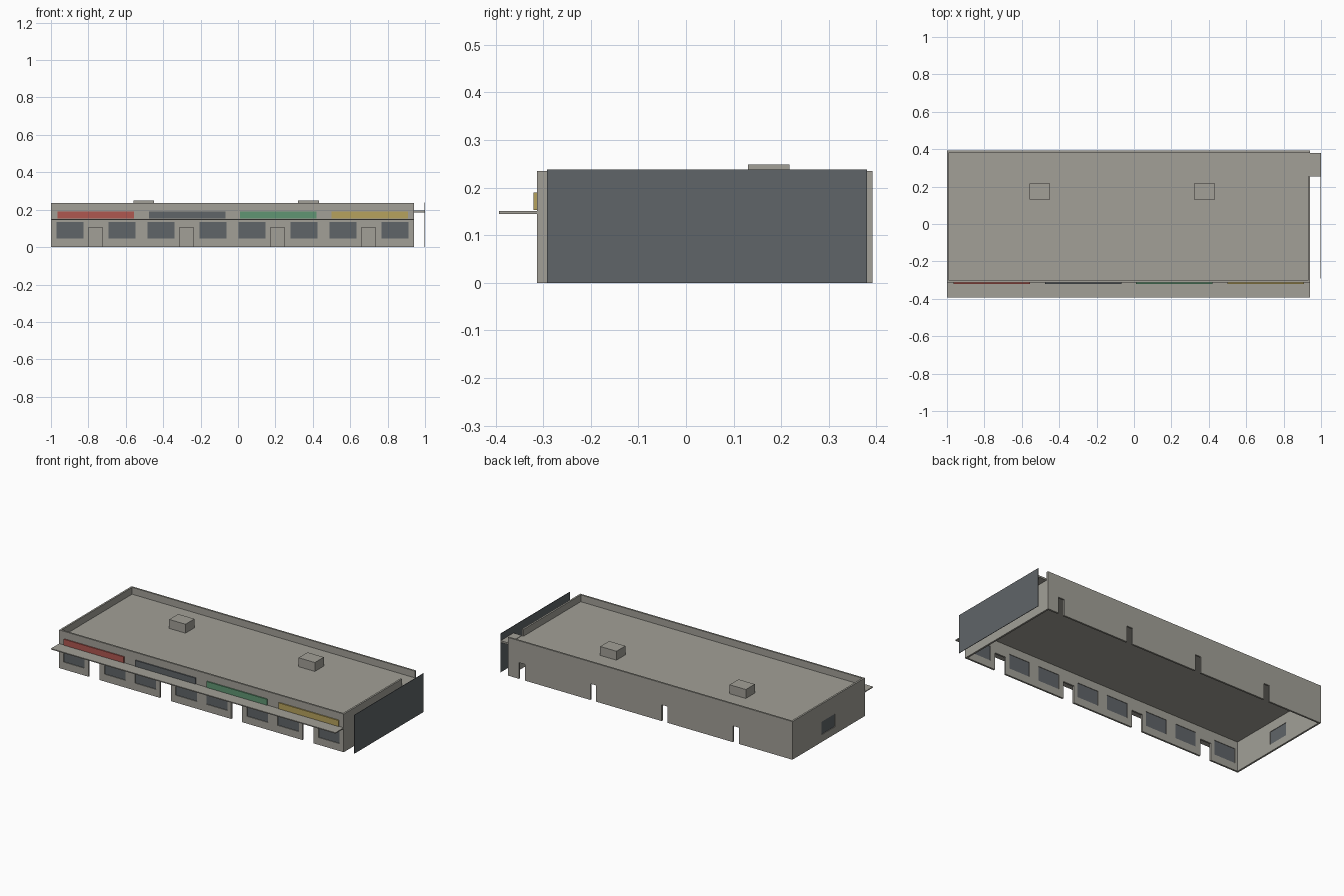
import bpy, bmesh
from mathutils import Vector

if "Cube" in bpy.data.objects:
    bpy.data.objects.remove(bpy.data.objects["Cube"])


def material(name, rgb):
    m = bpy.data.materials.new(name)
    m.diffuse_color = (*rgb, 1)
    m.use_nodes = True
    m.node_tree.nodes["Principled BSDF"].inputs["Base Color"].default_value = m.diffuse_color
    return m


CONCRETE = material("warm_grey", (0.36, 0.35, 0.31))
DARK = material("slate", (0.115, 0.128, 0.138))
RED = material("red", (0.43, 0.095, 0.08))
GREEN = material("green", (0.115, 0.30, 0.17))
YELLOW = material("ochre", (0.47, 0.36, 0.11))

X0, X1, Y0, Y1 = -1.0, 0.94, -0.313, 0.392   # building footprint
TOP, ROOF, T = 0.235, 0.193, 0.011           # parapet top, roof level, wall thickness


def finish(name, bm, mat):
    bmesh.ops.recalc_face_normals(bm, faces=bm.faces)
    me = bpy.data.meshes.new(name)
    bm.to_mesh(me)
    bm.free()
    me.materials.append(mat)
    ob = bpy.data.objects.new(name, me)
    bpy.context.collection.objects.link(ob)
    return ob


def box(name, x, y, z, mat):
    bm = bmesh.new()
    bmesh.ops.create_cube(bm, size=1)
    for v in bm.verts:
        v.co = Vector([r[0] if c < 0 else r[1] for c, r in zip(v.co, (x, y, z))])
    return finish(name, bm, mat)


def wall(name, axis, pos, depth, span, holes):
    """Wall sheet along x or y with rectangular holes (u0, u1, z0, z1), extruded by depth."""
    us = sorted({*span, *[u for h in holes for u in h[:2]]})
    zs = sorted({0, TOP, *[z for h in holes for z in h[2:]]})
    place = (lambda u, z: (u, pos, z)) if axis == "x" else (lambda u, z: (pos, u, z))
    bm = bmesh.new()
    grid = {(u, z): bm.verts.new(place(u, z)) for u in us for z in zs}
    for a, b in zip(us, us[1:]):
        for c, d in zip(zs, zs[1:]):
            um, zm = (a + b) / 2, (c + d) / 2
            if not any(h[0] < um < h[1] and h[2] < zm < h[3] for h in holes):
                bm.faces.new([grid[a, c], grid[b, c], grid[b, d], grid[a, d]])
    bmesh.ops.delete(bm, geom=[v for v in bm.verts if not v.link_faces], context="VERTS")
    ext = bmesh.ops.extrude_face_region(bm, geom=bm.faces[:], use_keep_orig=True)["geom"]
    offset = (0, depth, 0) if axis == "x" else (depth, 0, 0)
    bmesh.ops.translate(bm, vec=offset, verts=[g for g in ext if isinstance(g, bmesh.types.BMVert)])
    return finish(name, bm, CONCRETE)


# Four identical shop units: two windows around a front door, and a back door
STEP = 0.4865
windows, doors, back_doors = [], [], []
for i in range(4):
    s = i * STEP
    windows += [(-0.97 + s, -0.826 + s, 0.045, 0.135), (-0.692 + s, -0.548 + s, 0.045, 0.135)]
    doors.append((-0.80 + s, -0.725 + s, 0, 0.106))
    back_doors.append((-0.635 + s, -0.595 + s, 0, 0.10))
side_window = (-0.025, 0.11, 0.045, 0.125)

# Walls; the right parapet has a gap for the roof landing
wall("front_wall", "x", Y0, T, (X0, X1), windows + doors)
wall("back_wall", "x", Y1, -T, (X0, X1), back_doors)
wall("left_wall", "y", X0, T, (Y0 + T, Y1 - T), [side_window])
wall("right_wall", "y", X1, -T, (Y0 + T, Y1 - T), [(0.255, 0.38, ROOF, TOP)])

# Window glass, set back in the openings
for i, (a, b, c, d) in enumerate(windows):
    box(f"front_window_{i + 1}", (a, b), (Y0 + 0.004, Y0 + 0.008), (c, d), DARK)
a, b, c, d = side_window
box("side_window", (X0 + 0.004, X0 + 0.008), (a, b), (c, d), DARK)

# Roof, canopy and rooftop units
box("roof", (X0 + T, X1 - T), (Y0 + T, Y1 - T), (ROOF - 0.01, ROOF), CONCRETE)
box("canopy", (X0, X1), (-0.393, Y0), (0.145, 0.151), CONCRETE)
for i, x in enumerate((-0.56, 0.322)):
    box(f"roof_unit_{i + 1}", (x, x + 0.111), (0.13, 0.217), (ROOF, 0.248), CONCRETE)

# Coloured shop signs above the canopy
for i, mat in enumerate((RED, DARK, GREEN, YELLOW)):
    x = -0.965 + i * 0.488
    box(f"shop_sign_{i + 1}", (x, x + 0.41), (Y0 - 0.007, Y0), (0.153, 0.19), mat)

# Roof landing and the tall screen beside the right wall
box("landing", (X1, 0.998), (0.255, 0.38), (ROOF - 0.009, ROOF + 0.002), CONCRETE)
box("side_screen", (0.997, 1.0), (-0.292, 0.38), (0, 0.238), DARK)
